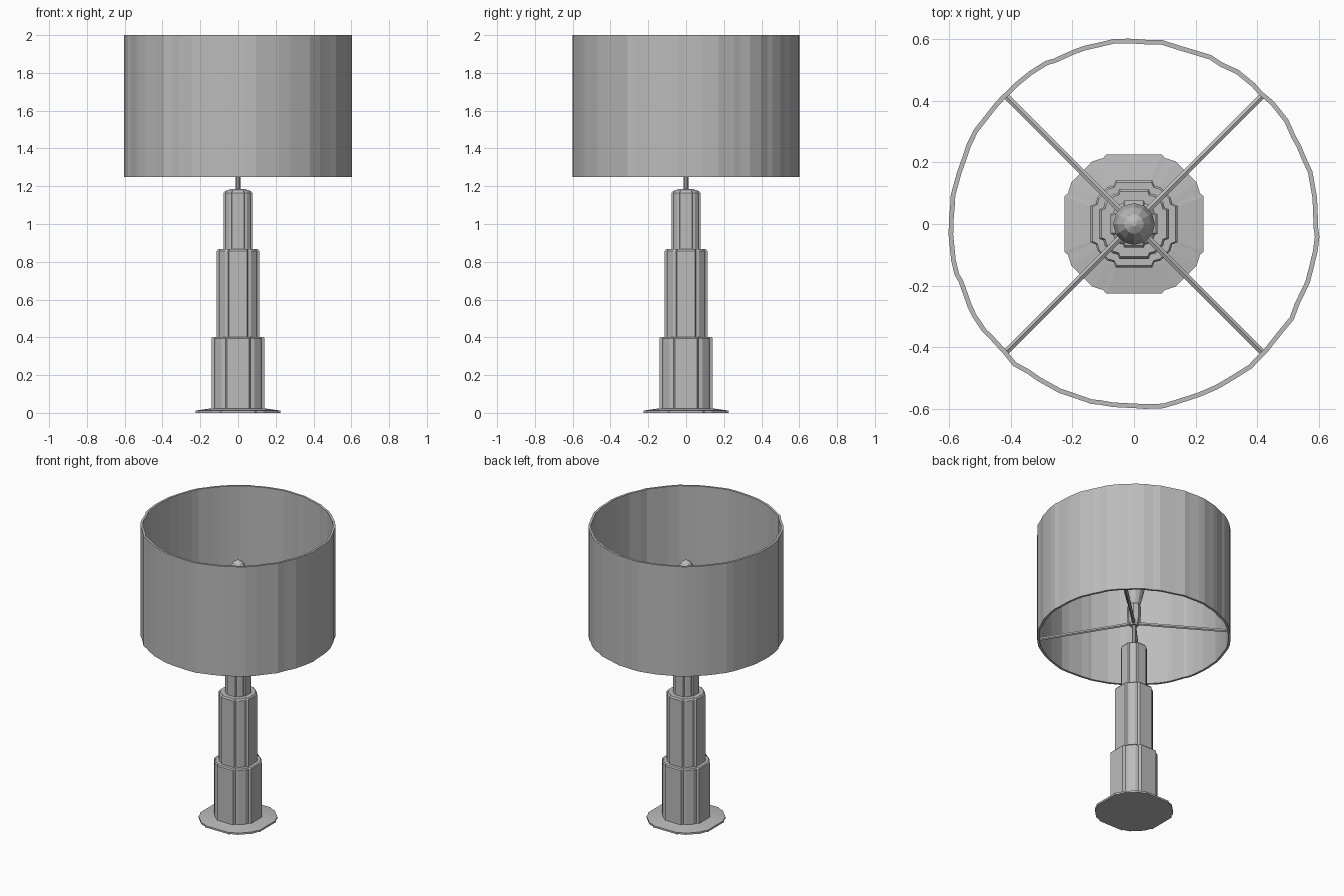
import bpy, bmesh, math, random
from mathutils import Vector

random.seed(4)
cube = bpy.data.objects.get("Cube")
if cube:
    bpy.data.objects.remove(cube, do_unlink=True)

grey = bpy.data.materials.new("plain grey")
grey.use_nodes = True
tone = (0.5, 0.5, 0.5, 1)
grey.diffuse_color = tone
grey.node_tree.nodes["Principled BSDF"].inputs["Base Color"].default_value = tone


def add_object(name, bm):
    bmesh.ops.recalc_face_normals(bm, faces=bm.faces)
    mesh = bpy.data.meshes.new(name)
    bm.to_mesh(mesh)
    bm.free()
    mesh.materials.append(grey)
    ob = bpy.data.objects.new(name, mesh)
    bpy.context.collection.objects.link(ob)
    return ob


def loft(name, outline, levels, closed=False):
    """Stack scaled copies of an outline; levels are (scale, z)."""
    bm = bmesh.new()
    rings = [[bm.verts.new((x * s, y * s, z)) for x, y in outline] for s, z in levels]
    n = len(outline)
    pairs = list(zip(rings, rings[1:]))
    if closed:
        pairs.append((rings[-1], rings[0]))
    for a, b in pairs:
        for i in range(n):
            j = (i + 1) % n
            bm.faces.new((a[i], a[j], b[j], b[i]))
    if not closed:
        bm.faces.new(rings[0][::-1])
        bm.faces.new(rings[-1])
    return add_object(name, bm)


def four_way(corner):
    """Repeat one corner of an outline around the four quarters."""
    pts = []
    for _ in range(4):
        pts += corner
        corner = [(-y, x) for x, y in corner]
    return pts


def circle(n):
    return [(math.cos(math.tau * i / n), math.sin(math.tau * i / n)) for i in range(n)]


def rod(name, start, end, radius, sides=6):
    start, end = Vector(start), Vector(end)
    bm = bmesh.new()
    bmesh.ops.create_cone(bm, cap_ends=True, segments=sides, radius1=radius,
                          radius2=radius, depth=(end - start).length)
    ob = add_object(name, bm)
    ob.location = (start + end) / 2
    ob.rotation_euler = (end - start).to_track_quat("Z", "Y").to_euler()
    return ob


# Foot disc and the three notched column tiers
foot = four_way([(1, 0.4), (0.95, 0.44), (0.9, 0.6), (0.75, 0.75),
                 (0.6, 0.9), (0.44, 0.95), (0.4, 1)])
loft("foot_disc", foot, [(0.226, 0), (0.226, 0.012), (0.14, 0.024)])

notched = four_way([(1, 0.42), (0.88, 0.47), (0.84, 0.62), (0.73, 0.73),
                    (0.62, 0.84), (0.47, 0.88), (0.42, 1)])
loft("lower_column", notched, [(0.141, 0.015), (0.141, 0.395), (0.135, 0.402)])
loft("middle_column", notched, [(0.113, 0.39), (0.113, 0.857), (0.106, 0.867)])
loft("upper_column", notched, [(0.076, 0.855), (0.076, 1.165), (0.068, 1.175),
                               (0.035, 1.185)])

# Stem, bulb holder and bulb
rod("stem", (0, 0, 1.17), (0, 0, 1.36), 0.013, 8)
loft("bulb_holder", circle(8), [(0.025, 1.33), (0.04, 1.35), (0.045, 1.46), (0.035, 1.48)])
loft("bulb", circle(12), [(0.035, 1.47), (0.05, 1.52), (0.066, 1.59), (0.068, 1.65),
                          (0.055, 1.71), (0.032, 1.75), (0.008, 1.765)])

# Four thin arms that rise from the shade rim to the holder
for k in range(4):
    a = math.radians(45 + 90 * k)
    c, s = math.cos(a), math.sin(a)
    rod(f"shade_arm_{k + 1}", (0.59 * c, 0.59 * s, 1.265), (0.02 * c, 0.02 * s, 1.345), 0.011)

# Drum shade with slightly uneven pleats
count = 72
pleats = []
for i in range(count):
    a = math.tau * (i + random.uniform(-0.35, 0.35)) / count
    r = random.uniform(0.99, 1.005)
    pleats.append((r * math.cos(a), r * math.sin(a)))
loft("drum_shade", pleats, [(0.603, 1.25), (0.603, 2.0), (0.588, 2.0), (0.588, 1.25)], closed=True)
